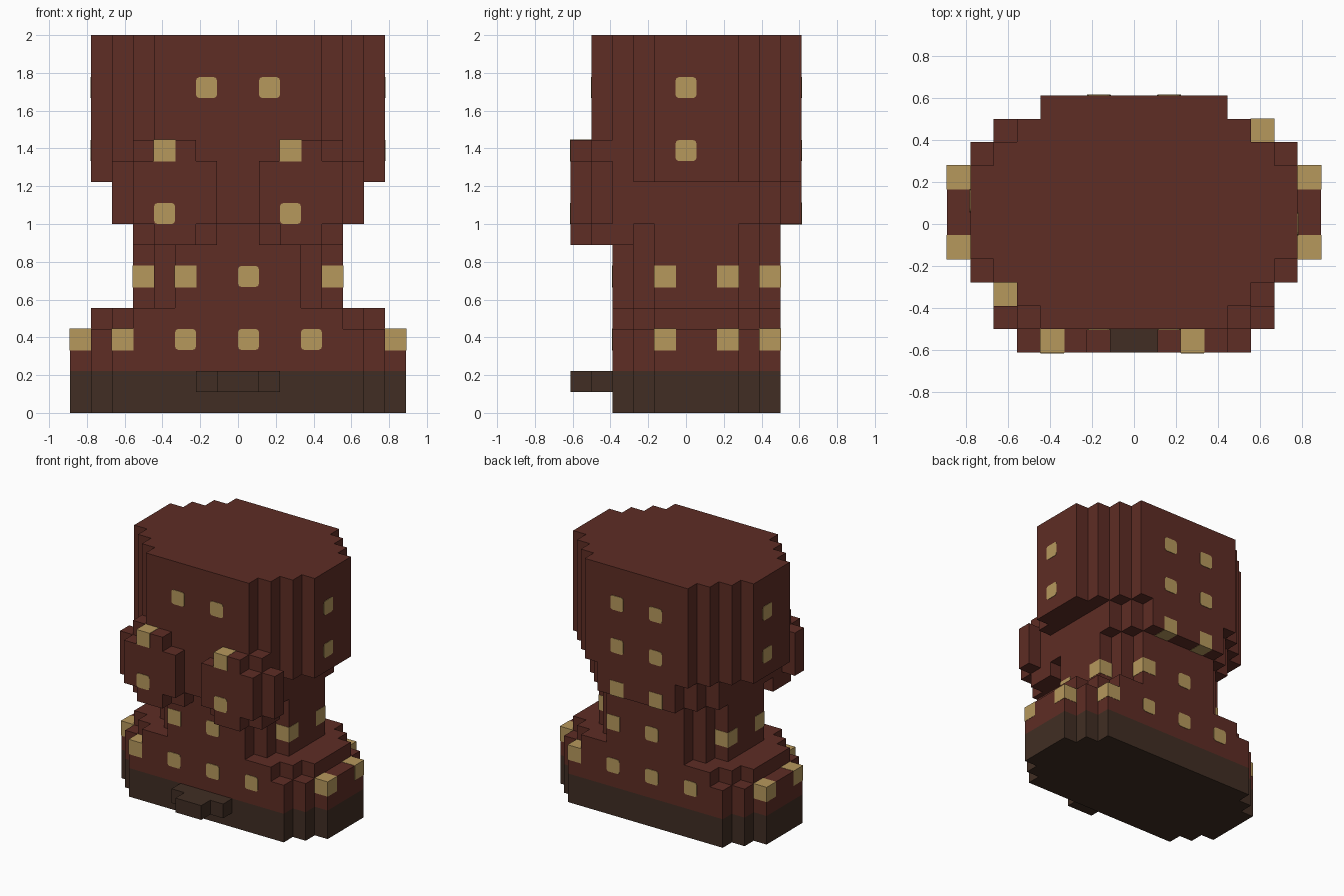
import bpy, bmesh
from mathutils import Vector

U = 1 / 9  # side of one block

if "Cube" in bpy.data.objects:
    bpy.data.objects.remove(bpy.data.objects["Cube"], do_unlink=True)


def material(name, rgb):
    m = bpy.data.materials.new(name)
    m.use_nodes = True
    m.diffuse_color = (*rgb, 1)
    bsdf = m.node_tree.nodes["Principled BSDF"]
    bsdf.inputs["Base Color"].default_value = (*rgb, 1)
    bsdf.inputs["Roughness"].default_value = 0.9
    return m


RED = material("brick red", (0.112, 0.026, 0.018))
BROWN = material("dark brown", (0.052, 0.027, 0.017))
TAN = material("tan yellow", (0.47, 0.315, 0.108))


def pos(x, j, z):
    """Block coordinates to world: x from the middle, j from the front, z from the floor."""
    return Vector((x, j - 5.5, z)) * U


def finish(bm, name, mat):
    bmesh.ops.recalc_face_normals(bm, faces=bm.faces)
    mesh = bpy.data.meshes.new(name)
    bm.to_mesh(mesh)
    bm.free()
    mesh.materials.append(mat)
    ob = bpy.data.objects.new(name, mesh)
    bpy.context.collection.objects.link(ob)
    return ob


def stepped_prism(name, steps, z0, z1, mat):
    """Extrude a mirrored stair-cornered outline; steps are (half width, front, back), widest first."""
    right = []
    for i in range(len(steps) - 1, -1, -1):
        w, front, _ = steps[i]
        right.append((w, front))
        if i:
            right.append((w, steps[i - 1][1]))
    for i, (w, _, back) in enumerate(steps):
        if i:
            right.append((w, steps[i - 1][2]))
        right.append((w, back))
    outline = right + [(-x, j) for x, j in reversed(right)]
    bm = bmesh.new()
    face = bm.faces.new([bm.verts.new(pos(x, j, z0)) for x, j in outline])
    top = bmesh.ops.extrude_face_region(bm, geom=[face])["geom"]
    bmesh.ops.translate(bm, vec=(0, 0, (z1 - z0) * U),
                        verts=[v for v in top if isinstance(v, bmesh.types.BMVert)])
    return finish(bm, name, mat)


def add_box(bm, lo, hi):
    a, b = pos(*lo), pos(*hi)
    verts = bmesh.ops.create_cube(bm, size=1)["verts"]
    for v in verts:
        v.co = Vector([(a[k] + b[k]) / 2 + v.co[k] * abs(b[k] - a[k]) for k in range(3)])
    return verts


def boxes(name, parts, mat, side=1):
    bm = bmesh.new()
    for (x0, x1), (j0, j1), (z0, z1) in parts:
        add_box(bm, (x0 * side, j0, z0), (x1 * side, j1, z1))
    return finish(bm, name, mat)


def corner_block(name, x, j, z):
    """Whole tan block showing on a stair corner."""
    e = 0.02
    bm = bmesh.new()
    add_box(bm, (x - e, j - e, z - e), (x + 1 + e, j + 1 + e, z + 1 + e))
    return finish(bm, name, TAN)


def spot(name, axis, plane, a, z):
    """Thin tan plate with clipped corners on a wall; axis 0 faces sideways, 1 faces front or back."""
    e = 0.03
    lo, hi = [a, a, z], [a + 1, a + 1, z + 1]
    lo[axis], hi[axis] = plane - e, plane + e
    bm = bmesh.new()
    add_box(bm, lo, hi)
    short = [ed for ed in bm.edges if ed.calc_length() < U / 2]
    bmesh.ops.bevel(bm, geom=short, offset=U * 0.16, segments=2, profile=0.5, affect='EDGES')
    return finish(bm, name, TAN)


def rounded(w):
    return [(w, 4, 8), (w - 1, 3, 9), (w - 2, 2, 10)]


# Base, body and head
stepped_prism("base_sole", rounded(8), 0, 2, BROWN)
stepped_prism("base", rounded(8), 2, 4, RED)
stepped_prism("base_step", rounded(7), 4, 5, RED)
stepped_prism("torso", rounded(5), 5, 9, RED)
stepped_prism("neck", [(5, 3, 9), (4, 2, 10), (3, 1, 11)], 9, 11, RED)
stepped_prism("head", [(7, 4, 8), (6, 3, 9), (5, 2, 10), (4, 1, 11)], 11, 18, RED)

# Front tab on the sole
boxes("front_tab", [((-1, 1), (0, 1), (1, 2)), ((-2, 2), (1, 2), (1, 2))], BROWN)

# Rounded lumps on the front
lump = [((2, 4), (0, 1), (8, 13)), ((1, 5), (0, 1), (9, 12)),
        ((2, 5), (1, 3), (8, 13)), ((1, 6), (1, 2), (9, 12)),
        ((1, 5), (1, 3), (8, 12))]
for label, side in (("left", 1), ("right", -1)):
    boxes(label + "_lump", lump, RED, side)

# Tan corner blocks on the base and torso
for x, j in ((-8, 4), (7, 4), (-8, 7), (7, 7), (-6, 2), (5, 9)):
    corner_block("base_corner_spot", x, j, 3)
for x, j in ((-5, 4), (4, 4), (-5, 7), (4, 7), (-3, 2), (2, 9)):
    corner_block("torso_corner_spot", x, j, 6)

# Spots on the base and torso walls
for x in (-3, 0, 3):
    spot("base_front_spot", 1, 2, x, 3)
for x in (-4, -1, 2):
    spot("base_back_spot", 1, 10, x, 3)
spot("torso_front_spot", 1, 2, 0, 6)
spot("torso_back_spot", 1, 10, -1, 6)

# Spots on the head
for x in (-2, 1):
    spot("head_front_spot", 1, 1, x, 15)
    for z in (12, 15):
        spot("head_back_spot", 1, 11, x, z)
    corner_block("neck_back_spot", x, 10, 9)
for z in (12, 15):
    spot("head_left_spot", 0, 7, 5, z)
    spot("head_right_spot", 0, -7, 6, z)

# Spots on the lumps
for x in (-4, 2):
    spot("lump_spot", 1, 0, x, 9)
    corner_block("lump_top_spot", x, 0, 12)
